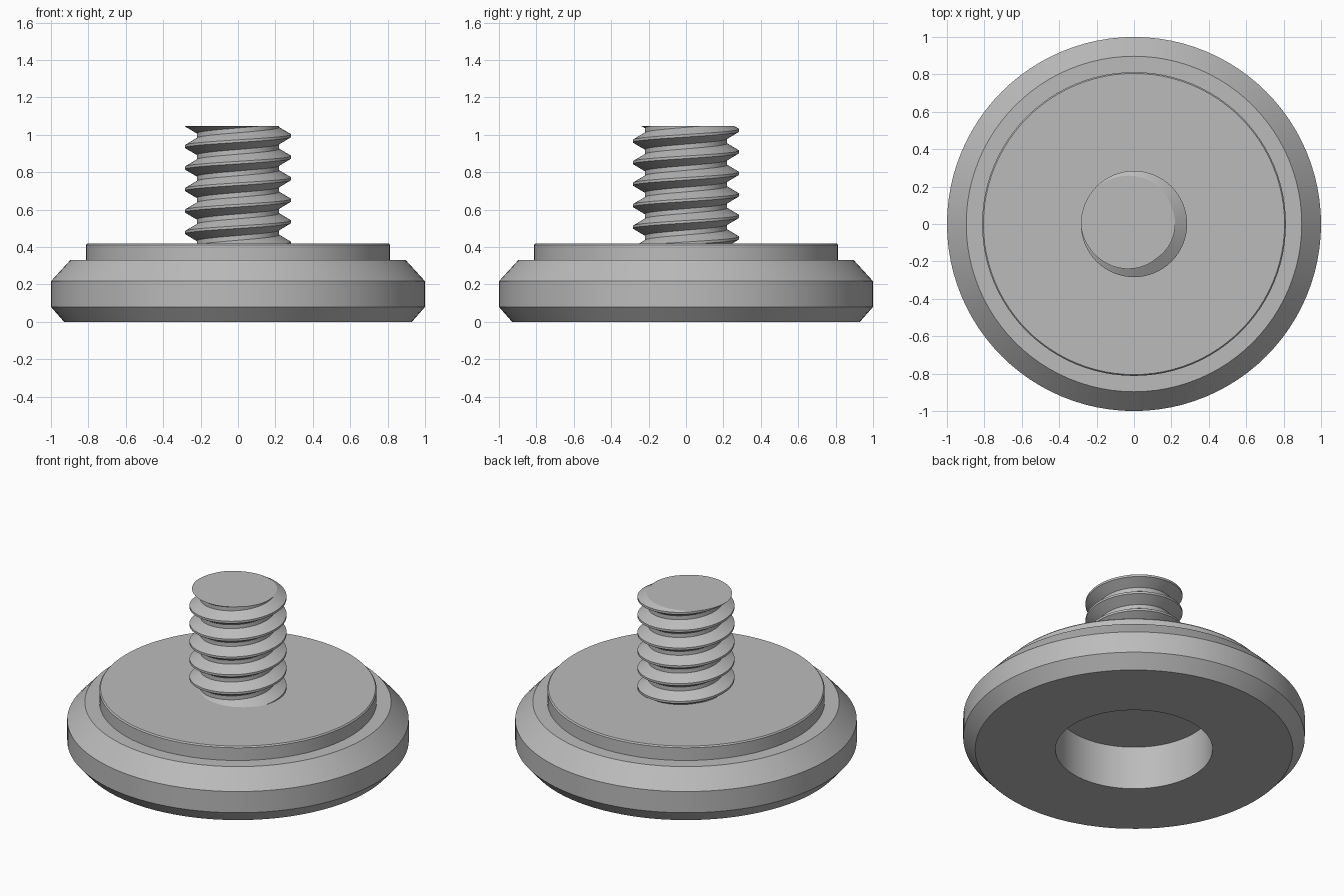
import bpy, bmesh, math

if "Cube" in bpy.data.objects:
    bpy.data.objects.remove(bpy.data.objects["Cube"])

steel = bpy.data.materials.new("plain grey steel")
steel.diffuse_color = (0.5, 0.5, 0.5, 1)
steel.use_nodes = True
steel.node_tree.nodes["Principled BSDF"].inputs["Base Color"].default_value = steel.diffuse_color


def finish(name, bm, angle=25):
    bmesh.ops.recalc_face_normals(bm, faces=bm.faces[:])
    mesh = bpy.data.meshes.new(name)
    bm.to_mesh(mesh)
    bm.free()
    mesh.materials.append(steel)
    ob = bpy.data.objects.new(name, mesh)
    bpy.context.collection.objects.link(ob)
    bpy.ops.object.select_all(action='DESELECT')
    ob.select_set(True)
    bpy.context.view_layer.objects.active = ob
    bpy.ops.object.shade_smooth_by_angle(angle=math.radians(angle))
    return ob


def lathe(name, profile, sides=96):
    """Spin an (r, z) profile round z."""
    bm = bmesh.new()
    vs = [bm.verts.new((r, 0, z)) for r, z in profile]
    es = [bm.edges.new(pair) for pair in zip(vs, vs[1:])]
    bmesh.ops.spin(bm, geom=vs + es, cent=(0, 0, 0), axis=(0, 0, 1),
                   angle=2 * math.pi, steps=sides)
    bmesh.ops.remove_doubles(bm, verts=bm.verts[:], dist=1e-5)
    return finish(name, bm)


# Knob: chamfered disc with a blind hole below and a raised face above
lathe("knob_body", [
    (0, 0.28), (0.46, 0.28), (0.46, 0), (0.93, 0), (1, 0.08), (1, 0.217),
    (0.897, 0.33), (0.812, 0.33), (0.812, 0.412), (0.805, 0.42), (0, 0.42)])

# Threaded stud: right-handed helical sweep of one thread pitch
PITCH, MINOR, MAJOR, STEPS, TURNS = 0.115, 0.22, 0.284, 64, 9
Z_CREST = 0.995 - 6 * PITCH        # crest height on the +x side
tooth = [(-0.5, MINOR), (-0.39, MINOR), (-0.06, MAJOR),
         (0.06, MAJOR), (0.39, MINOR), (0.5, MINOR)]
bm = bmesh.new()
rows = []
for i in range(STEPS * TURNS + 1):
    a = 2 * math.pi * i / STEPS
    z = Z_CREST + PITCH * i / STEPS
    rows.append([bm.verts.new((r * math.cos(a), r * math.sin(a), z + dz * PITCH))
                 for dz, r in tooth])
for lo, hi in zip(rows, rows[1:]):
    for j in range(len(tooth) - 1):
        bm.faces.new((lo[j], hi[j], hi[j + 1], lo[j + 1]))
bmesh.ops.remove_doubles(bm, verts=bm.verts[:], dist=1e-5)

# Trim both ends flat and cap the top
for height, direction in ((0.41, -1), (1.047, 1)):
    cut = bmesh.ops.bisect_plane(
        bm, geom=bm.verts[:] + bm.edges[:] + bm.faces[:], dist=1e-6,
        plane_co=(0, 0, height), plane_no=(0, 0, direction), clear_outer=True)
    rim = [e for e in cut["geom_cut"] if isinstance(e, bmesh.types.BMEdge)]
    bmesh.ops.edgeloop_fill(bm, edges=rim)
finish("threaded_stud", bm)
